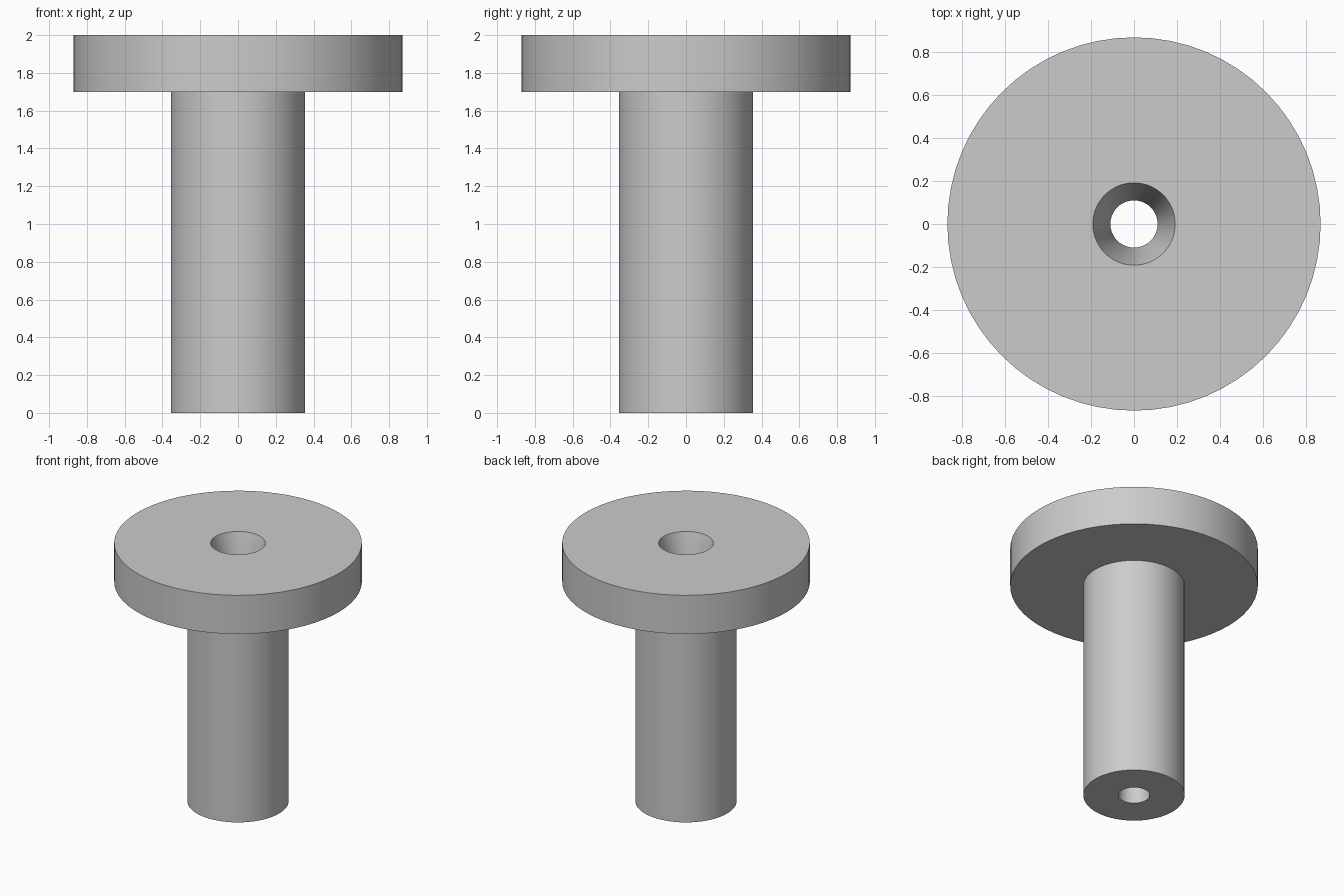
import bpy
import bmesh
import math

cube = bpy.data.objects.get("Cube")
if cube:
    bpy.data.objects.remove(cube, do_unlink=True)

SEGMENTS = 64
HEAD_RADIUS, SHAFT_RADIUS = 0.87, 0.356
FLARE_RADIUS, BORE_RADIUS = 0.192, 0.11
TOP, HEAD_BASE = 2.0, 1.7

# Plain grey metal
grey = bpy.data.materials.new("plain_grey")
grey.use_nodes = True
grey.diffuse_color = (0.6, 0.6, 0.6, 1)
grey.node_tree.nodes["Principled BSDF"].inputs["Base Color"].default_value = (0.6, 0.6, 0.6, 1)


def lathe(name, profile):
    """Revolve a closed (radius, height) profile about the z axis."""
    bm = bmesh.new()
    rings = []
    for radius, z in profile:
        angles = [math.tau * i / SEGMENTS for i in range(SEGMENTS)]
        rings.append([bm.verts.new((radius * math.cos(a), radius * math.sin(a), z)) for a in angles])
    for lower, upper in zip(rings, rings[1:] + rings[:1]):
        for i in range(SEGMENTS):
            j = (i + 1) % SEGMENTS
            bm.faces.new((lower[i], lower[j], upper[j], upper[i]))
    bmesh.ops.recalc_face_normals(bm, faces=bm.faces)
    mesh = bpy.data.meshes.new(name)
    bm.to_mesh(mesh)
    bm.free()
    mesh.materials.append(grey)
    obj = bpy.data.objects.new(name, mesh)
    bpy.context.collection.objects.link(obj)
    bpy.ops.object.select_all(action="DESELECT")
    obj.select_set(True)
    bpy.context.view_layer.objects.active = obj
    bpy.ops.object.shade_smooth_by_angle(angle=math.radians(30))
    return obj


# Flanged bushing: shaft, head disc, flared mouth and straight bore
lathe("flanged_bushing", [
    (BORE_RADIUS, 0),
    (SHAFT_RADIUS, 0),
    (SHAFT_RADIUS, HEAD_BASE),
    (HEAD_RADIUS, HEAD_BASE),
    (HEAD_RADIUS, TOP),
    (FLARE_RADIUS, TOP),
    (BORE_RADIUS, HEAD_BASE),
])
